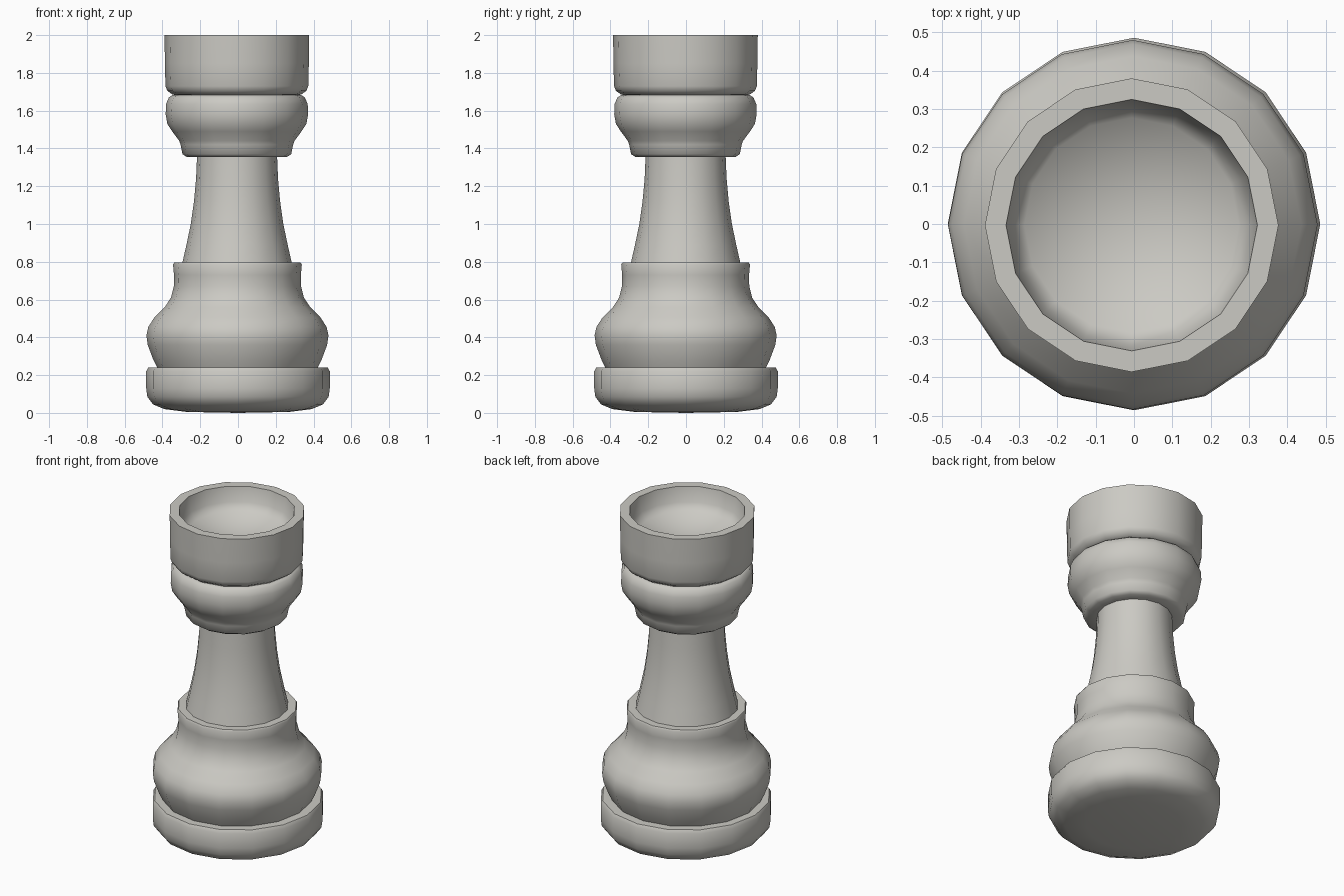
import bpy, bmesh, math

SIDES = 16
stone = bpy.data.materials.new("warm grey")
stone.diffuse_color = (0.60, 0.59, 0.55, 1)


def lathe(name, profile, cx=0.0, cy=0.0):
    """Spin (radius, height) points round z; radius 0 makes a pole."""
    bm = bmesh.new()
    rings = []
    for r, z in profile:
        if r == 0:
            rings.append([bm.verts.new((cx, cy, z))] * SIDES)
        else:
            rings.append([bm.verts.new((cx + r * math.cos(math.tau * i / SIDES),
                                        cy + r * math.sin(math.tau * i / SIDES), z))
                          for i in range(SIDES)])
    for a, b in zip(rings, rings[1:]):
        for i in range(SIDES):
            j = (i + 1) % SIDES
            bm.faces.new(list(dict.fromkeys((a[i], a[j], b[j], b[i]))))
    me = bpy.data.meshes.new(name)
    bm.to_mesh(me)
    bm.free()
    me.materials.append(stone)
    ob = bpy.data.objects.new(name, me)
    bpy.context.collection.objects.link(ob)
    bpy.ops.object.select_all(action='DESELECT')
    ob.select_set(True)
    bpy.context.view_layer.objects.active = ob
    bpy.ops.object.shade_smooth_by_angle(angle=math.radians(50))
    return ob


# Base disc with rounded underside
lathe("base_disc", [(0, 0), (0.27, 0.005), (0.39, 0.02), (0.45, 0.045), (0.48, 0.085),
                    (0.486, 0.13), (0.486, 0.22), (0.475, 0.24), (0.40, 0.24)])

# Bulging lower body with a collar
lathe("lower_body", [(0.40, 0.235), (0.425, 0.24), (0.445, 0.28), (0.475, 0.36), (0.482, 0.41),
                     (0.472, 0.455), (0.44, 0.505), (0.385, 0.56), (0.352, 0.61), (0.337, 0.67),
                     (0.336, 0.73), (0.341, 0.785), (0.335, 0.795), (0.28, 0.795)], -0.003, -0.002)

# Tapering column
lathe("column", [(0.293, 0.78), (0.268, 0.89), (0.245, 1.0), (0.228, 1.12),
                 (0.217, 1.24), (0.212, 1.36)], -0.005, -0.002)

# Neck rings under the crown
lathe("neck_rings", [(0.20, 1.355), (0.265, 1.355), (0.288, 1.37), (0.298, 1.42), (0.305, 1.44),
                     (0.342, 1.49), (0.368, 1.53), (0.377, 1.58), (0.375, 1.635), (0.36, 1.67),
                     (0.34, 1.683), (0.30, 1.685)], -0.006, -0.003)

# Hollow crown with a shallow dished floor
lathe("crown", [(0.30, 1.68), (0.34, 1.685), (0.368, 1.705), (0.378, 1.73), (0.381, 1.85),
                (0.383, 2.0), (0.328, 2.0), (0.312, 1.91), (0.28, 1.865), (0, 1.82)],
      -0.006, -0.003)
